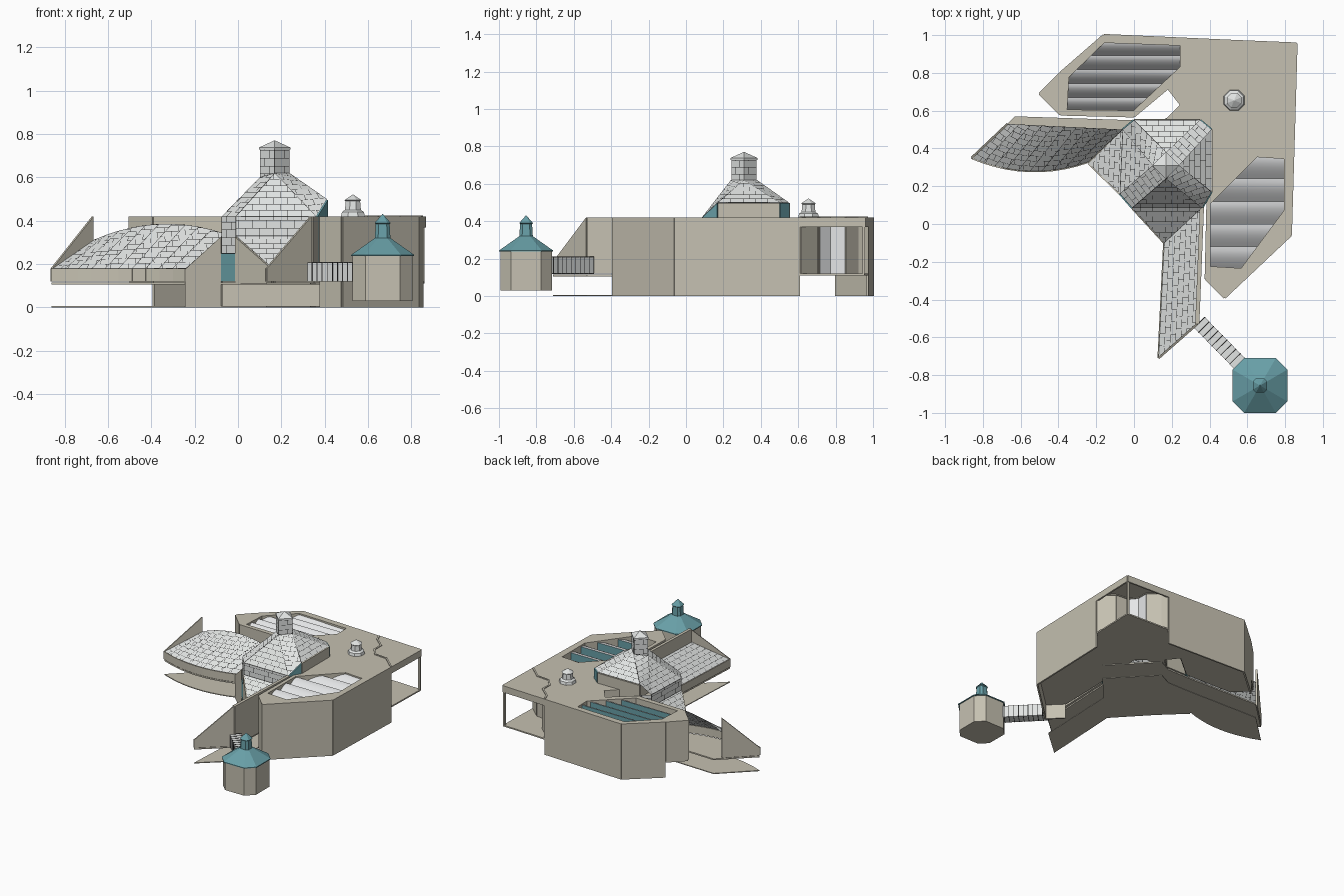
import bpy, bmesh
from math import cos, sin, pi, radians
from mathutils import Vector

if "Cube" in bpy.data.objects:
    bpy.data.objects.remove(bpy.data.objects["Cube"], do_unlink=True)


def material(name, rgb):
    m = bpy.data.materials.new(name)
    m.use_nodes = True
    m.diffuse_color = (*rgb, 1)
    m.node_tree.nodes["Principled BSDF"].inputs["Base Color"].default_value = (*rgb, 1)
    return m


STONE = material("beige stone", (.56, .53, .44))
TILE = material("pale grey tile", (.76, .78, .77))
JOINT = material("dark joint", (.03, .03, .03))
TEAL = material("teal glass", (.14, .35, .39))
WHITE = material("white panel", (.80, .81, .82))


def finish(name, bm, *mats):
    me = bpy.data.meshes.new(name)
    bm.to_mesh(me)
    bm.free()
    for m in mats:
        me.materials.append(m)
    ob = bpy.data.objects.new(name, me)
    bpy.context.collection.objects.link(ob)
    return ob


def loft(name, rings, mat):
    """Skin a stack of equal rings and cap both ends."""
    bm = bmesh.new()
    rows = [[bm.verts.new(p) for p in r] for r in rings]
    n = len(rows[0])
    for a, b in zip(rows, rows[1:]):
        for i in range(n):
            j = (i + 1) % n
            bm.faces.new((a[i], a[j], b[j], b[i]))
    bm.faces.new(rows[0][::-1])
    bm.faces.new(rows[-1])
    bmesh.ops.recalc_face_normals(bm, faces=bm.faces)
    return finish(name, bm, mat)


def prism(name, pts, z0, z1, mat):
    return loft(name, [[(x, y, z) for x, y in pts] for z in (z0, z1)], mat)


def wall(name, p, q, z0, z1, mat=STONE, z2=None, thick=.012):
    """Upright wall from p to q; its top runs from z1 to z2."""
    p, q = Vector(p), Vector(q)
    side = (q - p).orthogonal().normalized() * thick / 2
    plan = [p - side, q - side, q + side, p + side]
    z2 = z1 if z2 is None else z2
    tops = (z1, z2, z2, z1)
    return loft(name, [[(*v, z0) for v in plan], [(*v, t) for v, t in zip(plan, tops)]], mat)


def wall_run(name, pts, z0, z1, mat=STONE, closed=False):
    ends = pts[1:] + pts[:1] if closed else pts[1:]
    for p, q in zip(pts, ends):
        wall(name, p, q, z0, z1, mat)


def shingles(name, polys, row=.036, col=.065):
    """Cut each polygon into staggered tiles with thin dark joints."""
    out = bmesh.new()
    for poly in polys:
        pts = [Vector(p) for p in poly]
        bm = bmesh.new()
        face = bm.faces.new([bm.verts.new(p) for p in pts])
        face.normal_update()
        if face.normal.z < -.01:
            face.normal_flip()
        across = face.normal.cross(Vector((0, 0, 1))).normalized()
        up = across.cross(face.normal)
        low = min(p.dot(up) for p in pts)

        def cut(axis, start, step, chosen):
            k, end = start, max(p.dot(axis) for p in pts)
            while k < end:
                fs = [f for f in bm.faces if chosen(f)]
                geom = list({g for f in fs for g in (f, *f.edges, *f.verts)})
                bmesh.ops.bisect_plane(bm, geom=geom, plane_co=axis * k, plane_no=axis)
                k += step

        cut(up, low + row, row, lambda f: True)
        bmesh.ops.split_edges(bm, edges=bm.edges[:])
        side = min(p.dot(across) for p in pts)
        for odd in (0, 1):
            cut(across, side + col * (1 - odd / 2), col,
                lambda f: int((f.calc_center_median().dot(up) - low) / row) % 2 == odd)
        rim = bmesh.ops.inset_individual(bm, faces=bm.faces[:], thickness=.0016)["faces"]
        for f in rim:
            f.material_index = 1
        for f in bm.faces:
            out.faces.new([out.verts.new(v.co) for v in f.verts]).material_index = f.material_index
        bm.free()
    return finish(name, out, TILE, JOINT)


# Main block: flat roof with two skylight wells
NOTCH = [(.41, .17), (.41, .5), (.35, .55), (.17, .55), (.25, .63), (.18, .72), (0, .57)]
WEST = [(-.39, .58), (-.5, .69), (-.39, .8)]
EAST = [(.5, .97), (.86, .955), (.85, .61), (.83, -.06), (.48, -.39), (.38, -.29), (.39, .14)]
OUTLINE = WEST + [(-.16, 1)] + EAST + NOTCH
WELLS = {
    "rear": [(-.16, .965), (.25, .95), (.25, .83), (0, .595), (-.36, .6), (-.35, .78)],
    "side": [(.65, .36), (.8, .35), (.8, .07), (.57, -.24), (.4, -.23), (.4, .11)],
}
bm = bmesh.new()
for loop in [OUTLINE, *WELLS.values()]:
    vs = [bm.verts.new((x, y, .42)) for x, y in loop]
    for a, b in zip(vs, vs[1:] + vs[:1]):
        bm.edges.new((a, b))
bmesh.ops.triangle_fill(bm, use_beauty=True, edges=bm.edges[:], normal=(0, 0, 1))
finish("main_roof", bm, STONE)
prism("main_floor", OUTLINE, .11, .12, STONE)

# Outer walls, lifted under the west tip and open at the terrace
wall_run("outer_wall", [(-.39, .8), (-.16, 1), (.5, .97)], 0, .42)
wall_run("outer_wall", EAST[2:6], 0, .42)
wall_run("tip_wall", [(0, .57)] + WEST, .12, .42)
wall_run("court_wall", [EAST[5], EAST[6]] + NOTCH[:1], .12, .42)
wall_run("court_wall", NOTCH[3:], .12, .42)
wall_run("terrace_header", EAST[:3], .37, .42)
wall("terrace_post", (.845, .95), (.86, .95), .12, .38)

# Terrace back wall with windows, and the matching roof seam
ZIGZAG = [(.5, .97), (.52, .92), (.6, .85), (.6, .77), (.65, .71), (.75, .7), (.85, .61)]
for i, (p, q) in enumerate(zip(ZIGZAG, ZIGZAG[1:])):
    wall("terrace_wall", p, q, .12, .41, WHITE if i in (2, 3) else STONE)
    wall("roof_seam", p, q, .415, .425)

# Sawtooth skylights, trimmed to their wells
for name, hexagon in WELLS.items():
    wall_run(name + "_well_wall", hexagon, .33, .419, closed=True)
    lo, hi = (f(y for _, y in hexagon) for f in (min, max))
    step = (hi - lo) / 5
    bm = bmesh.new()

    def strip(a, b, index):
        ends = [(-1, *a), (1, *a), (1, *b), (-1, *b)]
        f = bm.faces.new([bm.verts.new(p) for p in ends])
        f.material_index, f.smooth = index, True

    for k in range(5):
        curve = [(lo + step * (k + s / 6), .345 + .065 * sin(s / 6 * pi / 2)) for s in range(7)]
        for a, b in zip(curve, curve[1:]):
            strip(a, b, 0)
        strip(curve[-1], (curve[-1][0], .345), 1)
    bmesh.ops.remove_doubles(bm, verts=bm.verts[:], dist=.0005)
    for p, q in zip(hexagon, hexagon[1:] + hexagon[:1]):
        out = Vector((p[1] - q[1], q[0] - p[0], 0))
        geom = bm.verts[:] + bm.edges[:] + bm.faces[:]
        bmesh.ops.bisect_plane(bm, geom=geom, plane_co=(*p, 0), plane_no=out, clear_outer=True)
    ob = finish(name + "_skylight", bm, WHITE, TEAL)
    ob.data.set_sharp_from_angle(angle=radians(35))


def ring(cx, cy, r, z, n=8, turn=pi / 8):
    return [(cx + r * cos(turn + 2 * pi * i / n), cy + r * sin(turn + 2 * pi * i / n), z)
            for i in range(n)]


# Roof vent
VENT = [(.06, .42), (.055, .44), (.04, .45), (.036, .49), (.042, .495), (.003, .52)]
loft("roof_vent", [ring(.53, .655, r, z) for r, z in VENT], TILE)


def at(p, z):
    return (*p[:2], z)


def upright(p, q, z0, z1):
    return [at(p, z0), at(q, z0), at(q, z1), at(p, z1)]


# Central hall: hipped upper roof above two lower roof points
TOP = dict(W=(.1, .31, .6), S=(.17, .24, .62), E=(.238, .31, .62), N=(.17, .38, .62))
SWA, SWB = (-.075, .16, .42), (-.01, .085, .42)
SEA, SEB = (.36, .085, .42), (.41, .17, .5)
NEA, NEB = (.41, .5, .5), (.35, .55, .5)
NWA, NWB = (0, .55, .5), (-.06, .5, .42)
LEFT, LOW = (-.24, .32, .18), (.16, -.1, .18)
shingles("hall_roof", [
    (TOP["W"], NWB, SWA), (TOP["S"], SWB, SEA),
    (TOP["E"], SEB, NEA), (TOP["N"], NEB, NWA),
    (TOP["W"], SWA, SWB, TOP["S"]), (TOP["S"], SEA, SEB, TOP["E"]),
    (TOP["E"], NEA, NEB, TOP["N"]), (TOP["N"], NWA, NWB, TOP["W"]),
    (at(NWB, .33), LEFT, at(SWA, .33)), (at(SWB, .33), LOW, at(SEA, .33))])
shingles("hall_tile_wall", [
    upright(NWB, SWA, .33, .42), upright(SWB, SEA, .33, .42),
    upright(SWA, SWB, .25, .42), upright(NWA, NWB, .25, .42)])

# Chimney
shaft = ring(.169, .31, .068, .58, 4, 0)
shingles("chimney_shaft", [upright(p, q, .58, .73) for p, q in zip(shaft, shaft[1:] + shaft[:1])])
loft("chimney_cap", [ring(.169, .31, r, z, 4, 0) for r, z in ((.072, .728), (.072, .738), (.002, .77))],
     TILE)

# Hall walls and corner windows
for p, q, base, mat in ((LEFT, at(SWA, .33), 0, STONE), (at(SWB, .33), LOW, .11, STONE),
                        (SEB, NEA, .12, STONE), (NEB, NWA, .12, STONE),
                        (NEA, NEB, .12, TEAL), (SEA, SEB, .12, TEAL),
                        (at(NWB, .33), LEFT, .12, STONE)):
    wall("hall_wall", p[:2], q[:2], base, p[2] - .004, mat, q[2] - .004)
for p, q in ((SWA, SWB), (NWA, NWB)):
    wall("hall_window", p[:2], q[:2], .12, .25, TEAL)

# Curved wing
N = 10
eave, crest = [], []
for i in range(N + 1):
    u = i / N
    eave.append((-.86 + .62 * u, .35 - .02 * u - .24 * u * (1 - u), .18))
    crest.append((-.67 + .61 * u, .53 - .03 * u, .31 + .03 * u + .24 * u * (1 - u)))
shingles("curved_wing_roof", [(eave[i], eave[i + 1], crest[i + 1], crest[i]) for i in range(N)])
wall_run("curved_wing_fascia", [p[:2] for p in eave], .12, .18)
wall("curved_wing_fin", eave[0][:2], crest[0][:2], .12, .18, z2=.42)

# Straight wing
TIP, HEEL, ROOT = (.13, -.71), (.335, -.53), (.36, .1)
shingles("straight_wing_roof", [(LOW, at(TIP, .18), at(HEEL, .33), at(ROOT, .33))])
wall("straight_wing_fascia", LOW[:2], TIP, .12, .18)
wall("straight_wing_fin", TIP, HEEL, .12, .18, z2=.42)
wall("straight_wing_wall", HEEL, ROOT, .12, .42, thick=.022)

# Plates under the hall and both wings
PLATE = [p[:2] for p in eave] + [LOW[:2], TIP, HEEL, ROOT, (.54, .3), (.25, .6), (.15, .55),
                                 (-.03, .55), (-.63, .57)]
prism("ground_plate", PLATE, 0, .006, STONE)
prism("hall_floor", PLATE, .105, .115, STONE)

# Bridge with dark ribs
start, end = Vector((.345, -.52)), Vector((.58, -.76))
wall("bridge", start, end, .12, .208, TILE, thick=.08)
for i in range(10):
    a = start.lerp(end, i / 10)
    wall("bridge_rib", a, a + (end - start) * .014, .119, .21, JOINT, thick=.083)

# Small tower
CX, CY = .667, -.855


def tower_ring(half, z):
    c = half * .58
    plan = [(half, -c), (half, c), (c, half), (-c, half), (-half, c), (-half, -c),
            (-c, -half), (c, -half)]
    return [(CX + x, CY + y, z) for x, y in plan]


loft("tower_body", [tower_ring(.138, z) for z in (.03, .24)], STONE)
CAP = [(.145, .237), (.145, .243), (.036, .32), (.032, .385), (.037, .39), (.002, .43)]
loft("tower_roof", [tower_ring(h, z) for h, z in CAP], TEAL)
